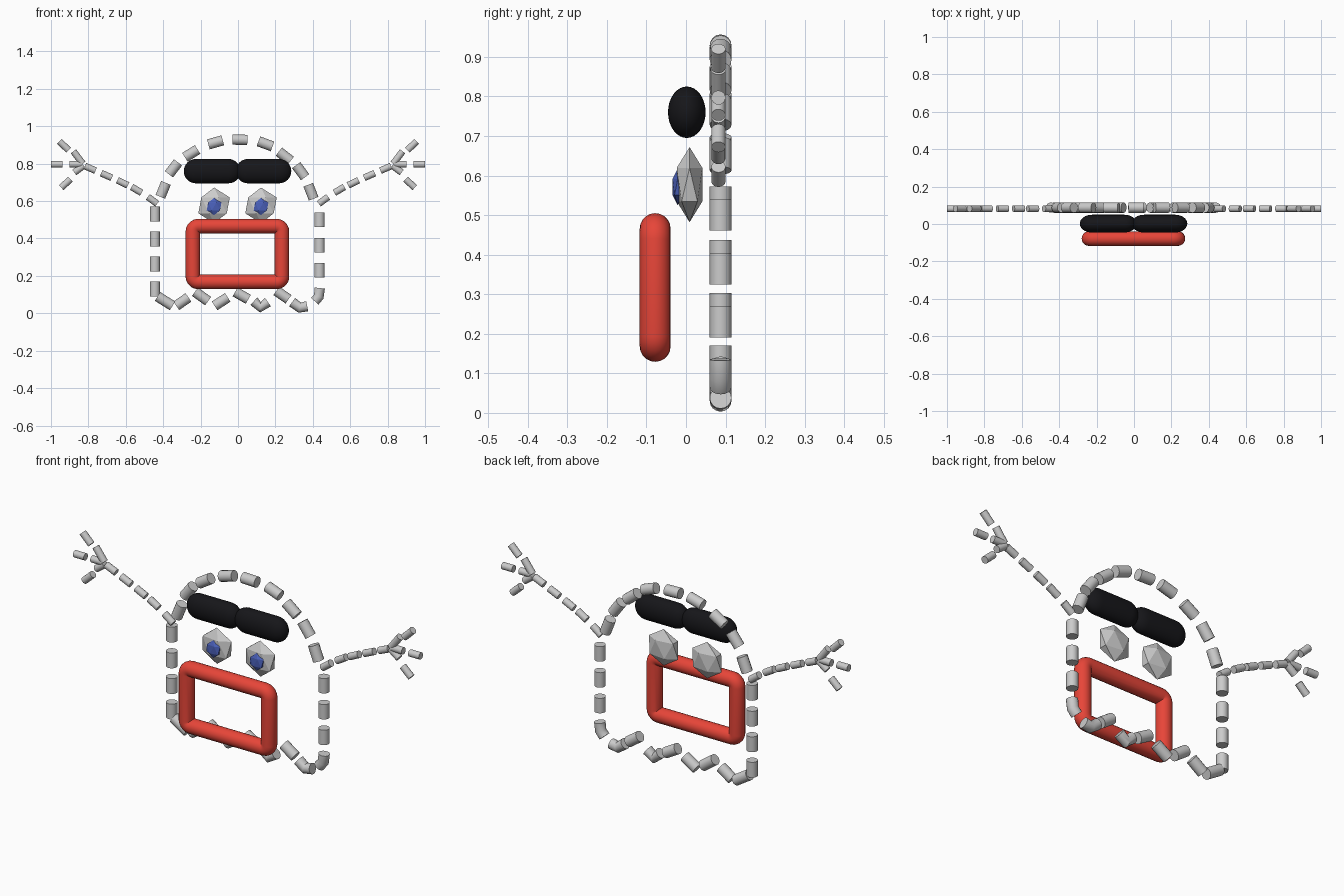
import bpy, bmesh, math
from mathutils import Vector

if "Cube" in bpy.data.objects:
    bpy.data.objects.remove(bpy.data.objects["Cube"])


def paint(ob, rgb):
    m = bpy.data.materials.new(ob.name + "_colour")
    m.diffuse_color = (*rgb, 1)
    m.use_nodes = True
    m.node_tree.nodes["Principled BSDF"].inputs["Base Color"].default_value = m.diffuse_color
    ob.data.materials.append(m)


def tubes(name, paths, y, r, res=6, cyclic=False):
    """Capped round tubes through (x, z) points, one per path."""
    cu = bpy.data.curves.new(name, 'CURVE')
    cu.dimensions = '3D'
    cu.bevel_depth, cu.bevel_resolution, cu.use_fill_caps = r, res, True
    for p in paths:
        s = cu.splines.new('POLY')
        s.points.add(len(p) - 1)
        for pt, (x, z) in zip(s.points, p):
            pt.co = (x, y, z, 1)
        s.use_cyclic_u = cyclic
    ob = bpy.data.objects.new(name, cu)
    bpy.context.collection.objects.link(ob)
    bpy.ops.object.select_all(action='DESELECT')
    ob.select_set(True)
    bpy.context.view_layer.objects.active = ob
    bpy.ops.object.convert(target='MESH')
    ob = bpy.context.object
    ob.name = name
    bpy.ops.object.shade_smooth_by_angle(angle=math.radians(40))
    return ob


def dashes(centres, length):
    """Short dashes at the inner points, turned along the line of neighbours."""
    out = []
    for a, b, c in zip(centres, centres[1:], centres[2:]):
        d = (Vector(c) - Vector(a)).normalized() * length / 2
        out.append([Vector(b) - d, Vector(b) + d])
    return out


# dashed body outline: sides, dome and wavy hem
sides = [[(-.444, z - .04), (-.444, z + .04)] for z in (.13, .263, .397, .532)]
sides += [[(.436, z - .039), (.436, z + .039)] for z in (.23, .364, .5)]
dome = dashes([(-.444, .532), (-.40, .66), (-.345, .775), (-.25, .855), (-.12, .914), (.01, .928),
               (.147, .906), (.25, .84), (.335, .76), (.39, .65), (.436, .5)], .08)
hem = [[(-.43, .09), (-.35, .04)], [(-.33, .04), (-.265, .085)], [(-.23, .115), (-.16, .065)],
       [(-.125, .04), (-.055, .085)], [(-.015, .115), (.055, .075)],
       [(.085, .065), (.12, .032), (.16, .06)], [(.205, .12), (.27, .075)],
       [(.29, .06), (.33, .03), (.37, .038)], [(.41, .065), (.432, .09), (.437, .135)]]
tubes("body_outline", sides + dome + hem, .0875, .0275)

# dashed arms and three-fingered hands
arm = dashes([(.40, .555), (.457, .604), (.542, .66), (.617, .698), (.703, .737),
              (.79, .775), (.85, .80)], .062)
fingers = [[(.83, .80), (.88, .866)], [(.906, .872), (.955, .92)],
           [(.835, .797), (.90, .797)], [(.938, .797), (1.0, .797)],
           [(.825, .79), (.875, .753)], [(.896, .717), (.945, .672)]]
for side, s in (("left", -1), ("right", 1)):
    tubes(side + "_arm", [[(s * x, z) for x, z in p] for p in arm + fingers], .082, .018)

# mouth: rounded rectangular ring
cr, ring = .028, []
for i, (cx, cz) in enumerate([(.235, .466), (-.241, .466), (-.241, .168), (.235, .168)]):
    ox = cx - math.copysign(cr, cx)
    oz = cz - (cr if cz > .3 else -cr)
    for k in range(6):
        a = math.pi / 2 * (i + k / 5)
        ring.append((ox + cr * math.cos(a), oz + cr * math.sin(a)))
paint(tubes("mouth", [ring], -.078, .039, 8, True), (.8, .06, .04))

# eyebrows: flattened capsules
for side, x0, x1 in (("left", -.29, .014), ("right", -.012, .285)):
    bpy.ops.mesh.primitive_uv_sphere_add(segments=32, ring_count=16, radius=1)
    ob = bpy.context.object
    ob.name = side + "_eyebrow"
    half = (x1 - x0) / 2 - .065
    bm = bmesh.new()
    bm.from_mesh(ob.data)
    bmesh.ops.bisect_plane(bm, geom=bm.verts[:] + bm.edges[:] + bm.faces[:],
                           plane_co=(0, 0, .001), plane_no=(0, 0, 1))
    for v in bm.verts:
        x, y, z = v.co
        v.co = (z * .065 + (half if z > .0005 else -half) + (x0 + x1) / 2,
                y * .0475 + .002, -x * .065 + .76)
    bmesh.ops.recalc_face_normals(bm, faces=bm.faces[:])
    bm.to_mesh(ob.data)
    bm.free()
    bpy.ops.object.shade_smooth()
    paint(ob, (.008, .008, .01))


# faceted eyes with blue pupils
def gem(name, loc, scale):
    bpy.ops.mesh.primitive_ico_sphere_add(subdivisions=1, radius=1, location=loc)
    ob = bpy.context.object
    ob.name, ob.scale = name, scale
    return ob


for side, x in (("left", -.128), ("right", .123)):
    gem(side + "_eye", (x, .009, .577), (.094, .038, .095))
    paint(gem(side + "_pupil", (x, -.021, .571), (.044, .015, .046)), (.07, .12, .5))
